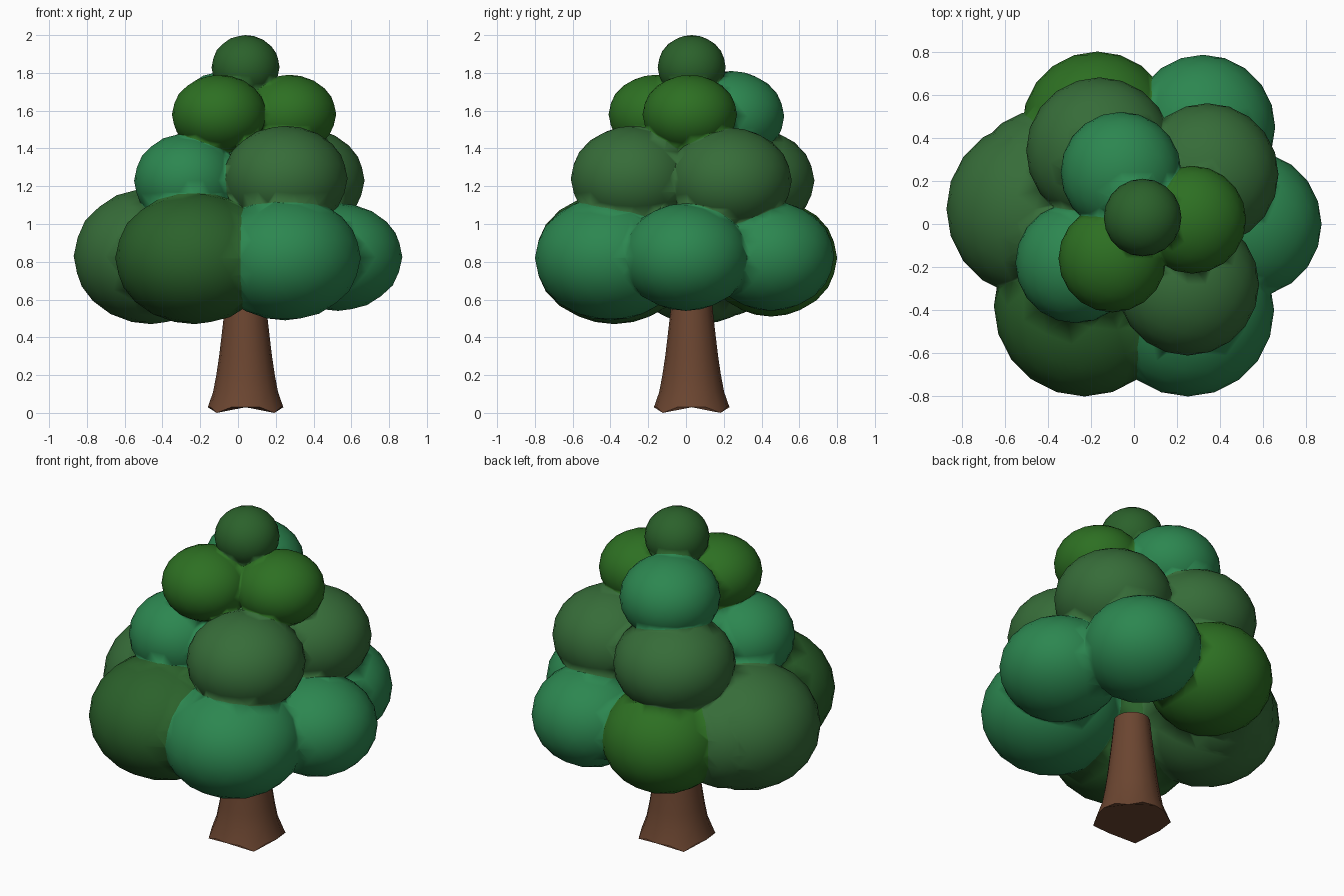
import bpy, bmesh, math

if "Cube" in bpy.data.objects:
    bpy.data.objects.remove(bpy.data.objects["Cube"])


def material(name, rgb):
    m = bpy.data.materials.new(name)
    m.diffuse_color = (*rgb, 1)
    m.use_nodes = True
    m.node_tree.nodes["Principled BSDF"].inputs["Base Color"].default_value = m.diffuse_color
    return m


TEAL = material("teal_green", (0.025, 0.24, 0.08))
MOSS = material("moss_green", (0.037, 0.15, 0.040))
LEAF = material("leaf_green", (0.026, 0.16, 0.016))
DARK = material("dark_green", (0.024, 0.12, 0.024))
BARK = material("bark_brown", (0.147, 0.06, 0.03))


def new_object(name, bm, mat):
    for f in bm.faces:
        f.smooth = True
    mesh = bpy.data.meshes.new(name)
    bm.to_mesh(mesh)
    bm.free()
    mesh.materials.append(mat)
    ob = bpy.data.objects.new(name, mesh)
    bpy.context.collection.objects.link(ob)
    return ob


def blob(name, x, y, z, r, rz, mat):
    bm = bmesh.new()
    bmesh.ops.create_icosphere(bm, subdivisions=3, radius=1)
    for v in bm.verts:
        v.co = (x + v.co.x * r, y + v.co.y * r, z + v.co.z * rz)
    return new_object(name, bm, mat)


# Leaf clumps: centre x, y, z, horizontal radius, vertical radius, colour
clumps = [
    # bottom tier
    (-0.46, 0.07, 0.83, 0.41, 0.36, MOSS),
    (-0.42, 0.20, 0.82, 0.33, 0.31, MOSS),
    (-0.23, -0.38, 0.82, 0.42, 0.35, DARK),
    (0.25, -0.40, 0.82, 0.40, 0.33, TEAL),
    (0.53, 0.00, 0.825, 0.34, 0.285, TEAL),
    (0.32, 0.45, 0.83, 0.335, 0.29, TEAL),
    (-0.17, 0.45, 0.82, 0.35, 0.31, LEAF),
    # middle tier
    (-0.27, -0.18, 1.23, 0.28, 0.25, TEAL),
    (0.25, -0.28, 1.24, 0.33, 0.28, MOSS),
    (0.34, 0.23, 1.23, 0.33, 0.28, MOSS),
    (-0.16, 0.34, 1.23, 0.34, 0.28, MOSS),
    # upper tier
    (-0.10, -0.16, 1.58, 0.25, 0.21, LEAF),
    (0.27, 0.02, 1.58, 0.25, 0.21, LEAF),
    (-0.06, 0.24, 1.57, 0.28, 0.24, TEAL),
    # crown
    (0.04, 0.03, 1.83, 0.18, 0.17, DARK),
]

# Foliage: clumps fused into one smooth skin
foliage, *others = [blob("foliage" if i == 0 else "leaf_clump", *c)
                    for i, c in enumerate(clumps)]
bpy.context.view_layer.objects.active = foliage
for ob in others:
    mod = foliage.modifiers.new("fuse", 'BOOLEAN')
    mod.operation = 'UNION'
    mod.solver = 'EXACT'
    mod.material_mode = 'TRANSFER'
    mod.object = ob
    bpy.ops.object.modifier_apply(modifier=mod.name)
    bpy.data.objects.remove(ob)
for p in foliage.data.polygons:
    p.use_smooth = True

# Trunk: flared column whose four diagonal roots reach the ground
bm = bmesh.new()
SIDES = 16
rings = []
for r, z in [(0.2, 0.03), (0.172, 0.11), (0.155, 0.2), (0.14, 0.3),
             (0.128, 0.4), (0.112, 0.54), (0.1, 0.66)]:
    ring = []
    for i in range(SIDES):
        a = math.tau * i / SIDES
        root = i % 4 == 2 and z < 0.05
        rr = r * 1.08 if root else r
        ring.append(bm.verts.new((0.04 + rr * math.cos(a),
                                  0.03 + rr * math.sin(a),
                                  0 if root else z)))
    rings.append(ring)
for lo, hi in zip(rings, rings[1:]):
    for i in range(SIDES):
        j = (i + 1) % SIDES
        bm.faces.new((lo[i], lo[j], hi[j], hi[i]))
bm.faces.new(rings[-1])
bm.faces.new(rings[0][::-1])
trunk = new_object("trunk", bm, BARK)
bpy.ops.object.select_all(action='DESELECT')
trunk.select_set(True)
bpy.context.view_layer.objects.active = trunk
bpy.ops.object.shade_smooth_by_angle(angle=math.radians(40))
